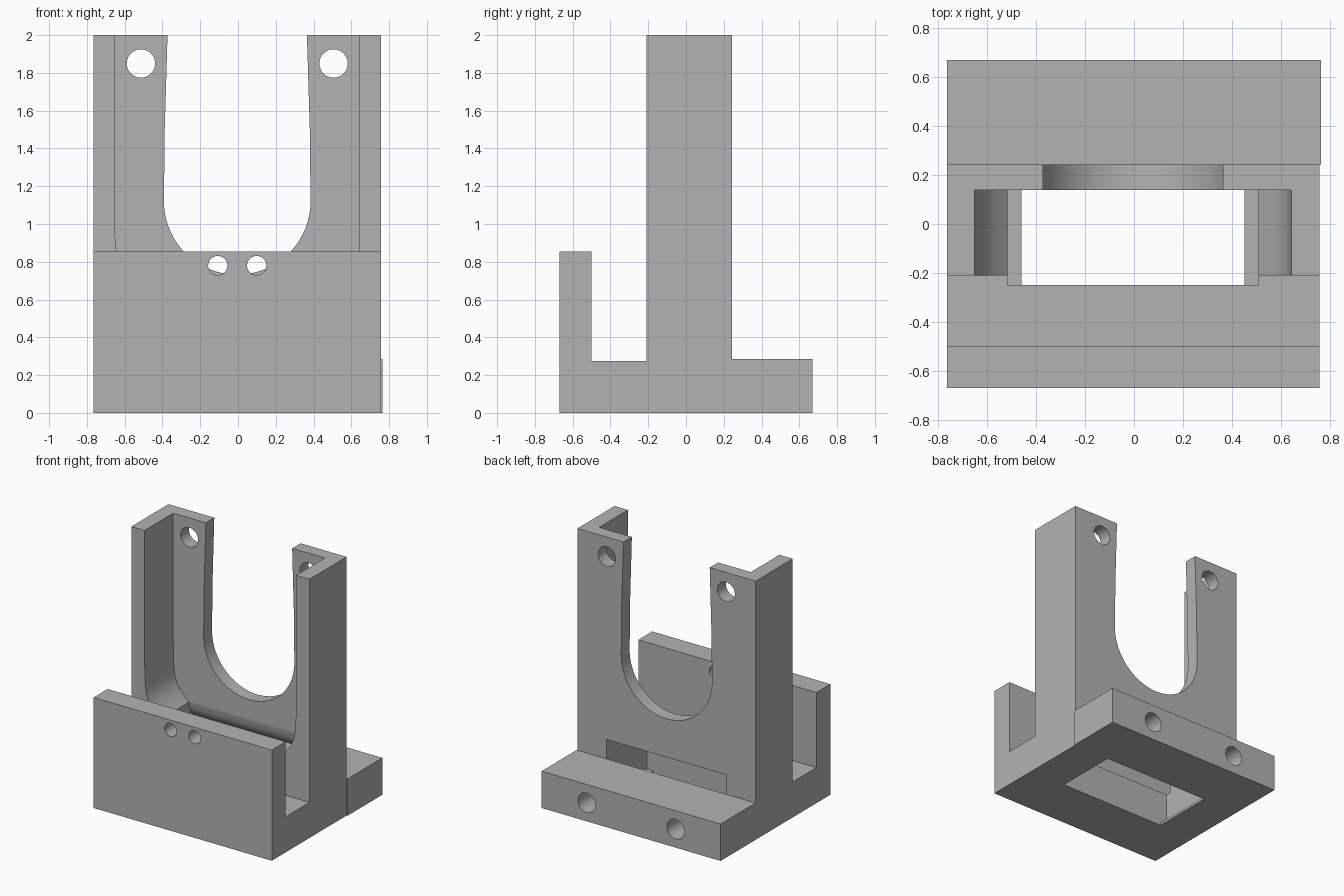
import bpy, bmesh, math
from mathutils import Vector

if "Cube" in bpy.data.objects:
    bpy.data.objects.remove(bpy.data.objects["Cube"], do_unlink=True)

# Single grey material
grey = bpy.data.materials.new("plain grey")
grey.use_nodes = True
grey.diffuse_color = (0.45, 0.45, 0.45, 1)
grey.node_tree.nodes["Principled BSDF"].inputs["Base Color"].default_value = grey.diffuse_color


def prism(name, profile, axis, start, end):
    """Extrude a closed profile along x (points are y, z) or along y (points are x, z)."""
    bm = bmesh.new()
    place = lambda p, d: Vector((d, p[0], p[1])) if axis == "x" else Vector((p[0], d, p[1]))
    face = bm.faces.new([bm.verts.new(place(p, start)) for p in profile])
    step = place((0, 0), end - start)
    new = bmesh.ops.extrude_face_region(bm, geom=[face])["geom"]
    bmesh.ops.translate(bm, vec=step, verts=[v for v in new if isinstance(v, bmesh.types.BMVert)])
    bmesh.ops.recalc_face_normals(bm, faces=bm.faces)
    mesh = bpy.data.meshes.new(name)
    bm.to_mesh(mesh)
    bm.free()
    mesh.materials.append(grey)
    obj = bpy.data.objects.new(name, mesh)
    bpy.context.collection.objects.link(obj)
    return obj


def box(a0, a1, b0, b1):
    return [(a0, b0), (a1, b0), (a1, b1), (a0, b1)]


def arc(cx, cz, r, a0, a1, n):
    angles = [math.radians(a0 + (a1 - a0) * i / n) for i in range(n + 1)]
    return [(cx + r * math.cos(a), cz + r * math.sin(a)) for a in angles]


def circle(cx, cz, r):
    return arc(cx, cz, r, 0, 360, 40)[:-1]


def mirrored(half):
    """Close a right-hand half outline, listed bottom to top, with its mirror image."""
    return [(MID + x, z) for x, z in half] + [(MID - x, z) for x, z in reversed(half)]


def cut(target, cutter):
    cutter.hide_render = True
    mod = target.modifiers.new("cut", "BOOLEAN")
    mod.operation, mod.solver, mod.object = "DIFFERENCE", "EXACT", cutter
    bpy.context.view_layer.update()
    old = target.data
    target_eval = target.evaluated_get(bpy.context.evaluated_depsgraph_get())
    mesh = bpy.data.meshes.new_from_object(target_eval)
    target.modifiers.clear()
    target.data = mesh
    bpy.data.meshes.remove(old)
    bpy.data.objects.remove(cutter, do_unlink=True)


MID = -0.004
BACK = 0.243

# Front wall, channel floor and upright in one side profile
body = prism("bracket_body", [
    (-0.67, 0), (BACK, 0), (BACK, 2), (-0.21, 2), (-0.21, 0.275),
    (-0.5, 0.275), (-0.5, 0.855), (-0.67, 0.855)], "x", -0.765, 0.758)

# Rail along the back
rail = prism("rear_rail", box(BACK, 0.67, 0, 0.285), "x", -0.765, 0.765)

# Cavity between the side walls, narrowing near the base
cut(body, prism("cavity", mirrored(
    [(0.514, 0.02), (0.514, 0.575), (0.56, 0.62), (0.605, 0.675), (0.632, 0.74),
     (0.643, 0.82), (0.648, 1.0), (0.648, 2.1)]), "y", -0.25, 0.14))

# Slot through the back plate with a curved upper lip
cut(body, prism("back_slot", [
    (0.1, 0.02), (0.3, 0.02), (0.3, 0.435), (0.235, 0.435), (0.195, 0.455),
    (0.165, 0.49), (0.147, 0.53), (0.14, 0.58), (0.1, 0.58)], "x", MID - 0.514, MID + 0.514))

# Opening in the underside, leaving a thin ledge at each end
cut(body, prism("floor_opening", box(MID - 0.456, MID + 0.456, -0.1, 0.1), "y", -0.25, 0.3))

# U-shaped opening in the back plate
cut(body, prism("u_opening", mirrored(
    arc(0, 1.12, 0.388, -89, 0, 24) + [(0.384, 1.5), (0.369, 2), (0.369, 2.1)]), "y", 0.05, 0.4))

# Round holes: upper plate, front wall and rail
for side in (-1, 1):
    cut(body, prism("upper_hole", circle(MID + side * 0.51, 1.85, 0.075), "y", 0.05, 0.4))
    cut(body, prism("front_hole", circle(MID + side * 0.103, 0.78, 0.051), "y", -0.8, -0.4))
    cut(rail, prism("rail_hole", circle(side * 0.38, 0.143, 0.075), "y", 0.1, 0.8))

# Smooth the curves and keep the edges sharp
for obj in (body, rail):
    bpy.ops.object.select_all(action="DESELECT")
    obj.select_set(True)
    bpy.context.view_layer.objects.active = obj
    bpy.ops.object.shade_smooth_by_angle(angle=math.radians(30))
